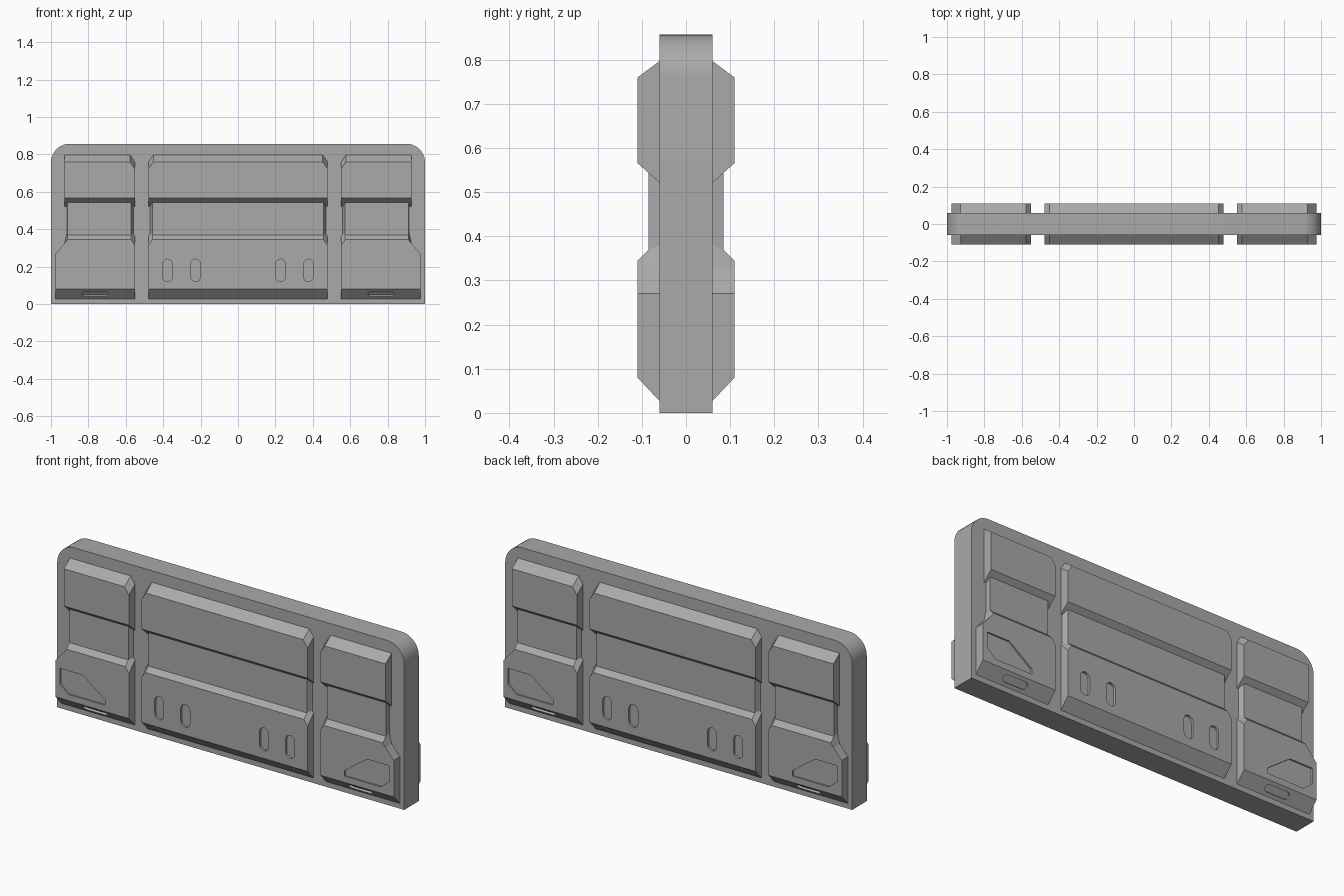
import bpy, bmesh, math
from mathutils import Vector, Matrix

if "Cube" in bpy.data.objects:
    bpy.data.objects.remove(bpy.data.objects["Cube"])

grey = bpy.data.materials.new("concrete grey")
grey.diffuse_color = (0.4, 0.4, 0.4, 1)
grey.use_nodes = True
grey.node_tree.nodes["Principled BSDF"].inputs["Base Color"].default_value = grey.diffuse_color


def make(name, bm):
    bmesh.ops.recalc_face_normals(bm, faces=bm.faces)
    me = bpy.data.meshes.new(name)
    bm.to_mesh(me)
    bm.free()
    me.materials.append(grey)
    ob = bpy.data.objects.new(name, me)
    bpy.context.collection.objects.link(ob)
    return ob


def prism(bm, outline, y0, y1, matrix=None):
    """Extrude an xz outline from y0 to y1."""
    vs = [bm.verts.new((x, y0, z)) for x, z in outline]
    f = bm.faces.new(vs)
    new = bmesh.ops.extrude_face_region(bm, geom=[f])["geom"]
    top = [v for v in new if isinstance(v, bmesh.types.BMVert)]
    bmesh.ops.translate(bm, verts=top, vec=(0, y1 - y0, 0))
    if matrix:
        bmesh.ops.transform(bm, matrix=matrix, verts=vs + top)


def block(bm, back, front, yb, yf):
    """Solid between matching xz outlines: sunk base, back outline, front outline."""
    rings = [[bm.verts.new((x, y, z)) for x, z in o]
             for o, y in ((back, -0.05), (back, yb), (front, yf))]
    n = len(back)
    for a, b in zip(rings, rings[1:]):
        for i in range(n):
            j = (i + 1) % n
            bm.faces.new((a[i], a[j], b[j], b[i]))
    bm.faces.new(rings[0])
    bm.faces.new(rings[-1])


def pill(cx, cz, hw, hh, n=8):
    """Rounded slot outline, long in whichever half-size is larger."""
    r = min(hw, hh)
    pts = []
    for i in range(2 * n + 2):
        k = i if i <= n else i - 1
        a = math.pi * k / n
        if hh > hw:
            pts.append((cx + r * math.cos(a), cz + r * math.sin(a) + (hh - r) * (1 if i <= n else -1)))
        else:
            a -= math.pi / 2
            pts.append((cx + r * math.cos(a) + (hw - r) * (1 if i <= n else -1), cz + r * math.sin(a)))
    return pts


def flip(pts, s):
    return [(s * x, z) for x, z in pts]


# wall slab with rounded top corners
R = 0.1
arc = [(1 - R + R * math.cos(a), 0.857 - R + R * math.sin(a))
       for a in [math.pi / 2 * i / 10 for i in range(11)]]
bm = bmesh.new()
prism(bm, [(-1, 0), (1, 0)] + arc + flip(arc[::-1], -1), -0.06, 0.06)
slab = make("wall_slab", bm)
bpy.context.view_layer.objects.active = slab
slab.select_set(True)
bpy.ops.object.shade_smooth_by_angle(angle=math.radians(30))

Y, YR, YF = -0.06, -0.085, -0.11

# upper raised blocks: sloped top, undercut bottom, clipped corners
upper = bmesh.new()


def upper_outline(x0, x1, clip_right, bottom, top):
    c, h = 0.025, 0.037
    left = [(x0, top - h), (x0 + c, top)]
    right = [(x1 - c, top), (x1, top - h)] if clip_right else [(x1, top)]
    return [(x0, bottom)] + left + right + [(x1, bottom)]


block(upper, upper_outline(-0.478, 0.478, True, 0.522, 0.797),
      upper_outline(-0.478, 0.478, True, 0.566, 0.76), Y, YF)
for s in (1, -1):
    block(upper, flip(upper_outline(0.552, 0.927, False, 0.522, 0.797), s),
          flip(upper_outline(0.552, 0.927, False, 0.566, 0.76), s), Y, YF)

# middle recessed bands
band = bmesh.new()


def rect(x0, x1):
    return [(x0, 0.34), (x1, 0.34), (x1, 0.56), (x0, 0.56)]


block(band, rect(-0.47, 0.47), rect(-0.457, 0.457), Y, YR)
for s in (1, -1):
    block(band, flip(rect(0.56, 0.915), s), flip(rect(0.573, 0.912), s), Y, YR)

# lower raised blocks: sloped top and bottom, outer ends stepped outwards
lower = bmesh.new()


def centre(bottom, top):
    return [(-0.478, bottom), (0.478, bottom), (0.478, top - 0.03), (0.457, top),
            (-0.457, top), (-0.478, top - 0.03)]


def side(bottom, top):
    return [(0.552, bottom), (0.975, bottom), (0.975, 0.27), (0.927, 0.325), (0.912, top),
            (0.573, top), (0.552, top - 0.03)]


block(lower, centre(0.027, 0.394), centre(0.08, 0.345), Y, YF)
for s in (1, -1):
    block(lower, flip(side(0.027, 0.394), s), flip(side(0.08, 0.345), s), Y, YF)

# cutters for slots, corner pockets and drain slots
cut = bmesh.new()
pocket = [(0.95, 0.235), (0.82, 0.235), (0.69, 0.14), (0.69, 0.112), (0.90, 0.112), (0.95, 0.155)]
tilt = Matrix.Translation((0, -0.085, 0.0535)) @ Matrix.Rotation(math.radians(43.3), 4, 'X')
for s in (1, -1):
    for x in (0.227, 0.377):
        prism(cut, pill(s * x, 0.18, 0.026, 0.06), -0.15, -0.098)
    prism(cut, flip(pocket, s), -0.15, -0.102)
    prism(cut, pill(s * 0.765, 0, 0.07, 0.018), -0.03, 0.01, tilt)

up = make("upper_blocks", upper)
mid = make("recessed_bands", band)
low = make("lower_blocks", lower)
cutter = make("slot_cutter", cut)
cutter.hide_render = True

mod = low.modifiers.new("slots", 'BOOLEAN')
mod.operation = 'DIFFERENCE'
mod.solver = 'EXACT'
mod.object = cutter
bpy.context.view_layer.objects.active = low
bpy.ops.object.modifier_apply(modifier=mod.name)
bpy.data.objects.remove(cutter)

# repeat the relief on the back face
for ob in (up, mid, low):
    m = ob.modifiers.new("both_faces", 'MIRROR')
    m.use_axis = (False, True, False)
    m.use_mirror_merge = False
